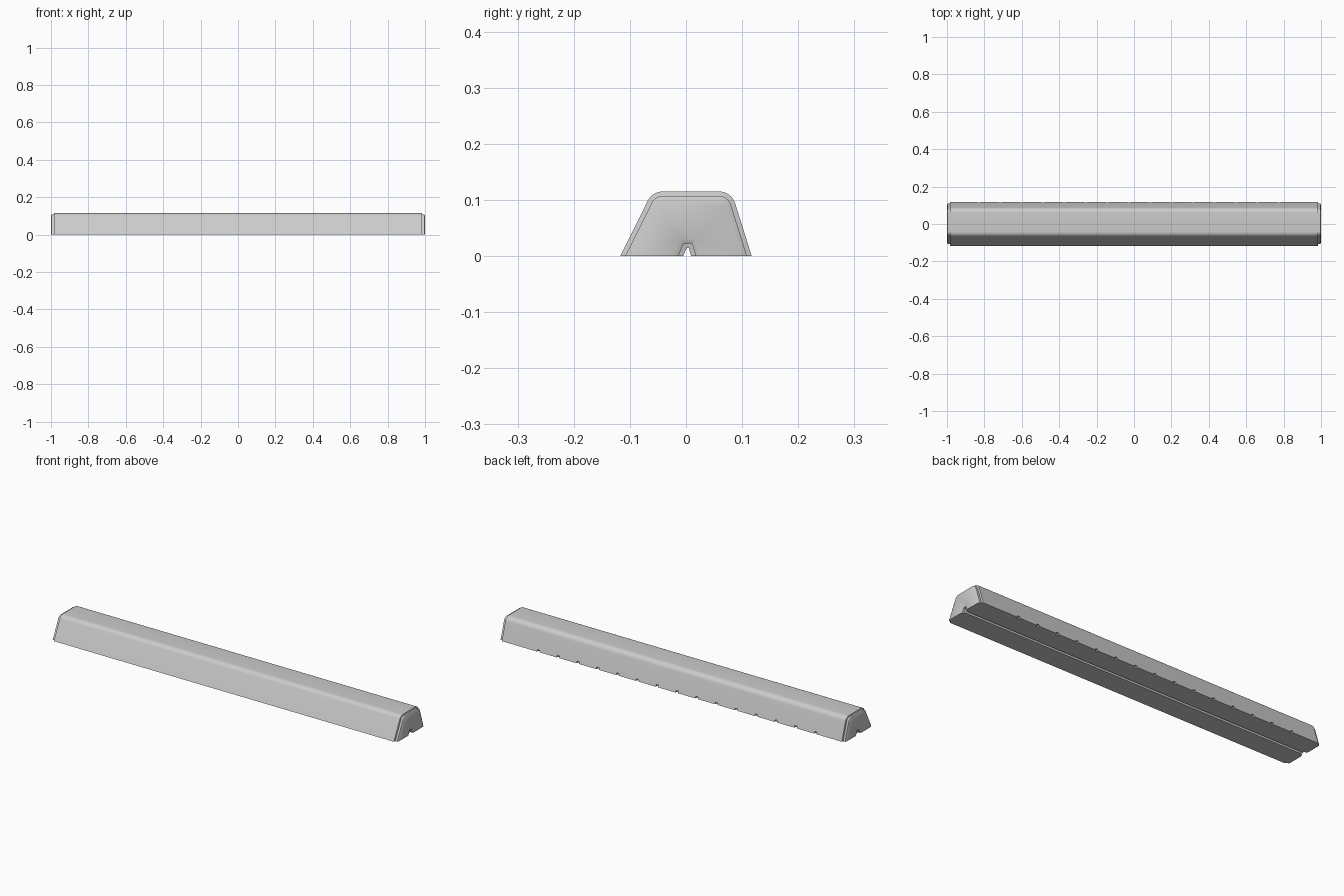
import bpy
import bmesh
import math
from mathutils import Vector
from mathutils.geometry import intersect_line_line

cube = bpy.data.objects.get("Cube")
if cube:
    bpy.data.objects.remove(cube, do_unlink=True)

grey = bpy.data.materials.new("light grey")
grey.use_nodes = True
colour = (0.6, 0.6, 0.6, 1)
grey.diffuse_color = colour
grey.node_tree.nodes["Principled BSDF"].inputs["Base Color"].default_value = colour

# Cross-section corners (y, z): sloping sides, flat top and a drainage groove below
CORNERS = [Vector((0, y, z)) for y, z in (
    (-0.117, 0), (-0.06, 0.115), (0.081, 0.115), (0.117, 0),
    (0.009, 0), (0.005, 0.014), (0.001, 0.014), (-0.005, 0))]
RADIUS = 0.03
ARC_STEPS = 8


def section(inset):
    """Cross-section moved inwards on every side but the base, top corners rounded."""
    count = len(CORNERS)
    edges = []
    for i, a in enumerate(CORNERS):
        b = CORNERS[(i + 1) % count]
        d = (b - a).normalized()
        on_base = a.z == 0 and b.z == 0
        shift = Vector((0, d.z, -d.y)) * (0 if on_base else inset)
        edges.append((a + shift, b + shift))
    pts = [intersect_line_line(*edges[i - 1], *edges[i])[0] for i in range(count)]
    out = []
    for i, p in enumerate(pts):
        if i not in (1, 2):
            out.append(p)
            continue
        u = (pts[i - 1] - p).normalized()
        v = (pts[i + 1] - p).normalized()
        half = u.angle(v) / 2
        r = RADIUS - inset
        centre = p + (u + v).normalized() * r / math.sin(half)
        start = p + u * r / math.tan(half) - centre
        end = p + v * r / math.tan(half) - centre
        for k in range(ARC_STEPS + 1):
            t = k / ARC_STEPS
            sweep = start.angle(end)
            out.append(centre + (start * math.sin((1 - t) * sweep)
                                 + end * math.sin(t * sweep)) / math.sin(sweep))
    return out


def make_object(name, bm):
    bmesh.ops.recalc_face_normals(bm, faces=bm.faces[:])
    mesh = bpy.data.meshes.new(name)
    bm.to_mesh(mesh)
    bm.free()
    obj = bpy.data.objects.new(name, mesh)
    mesh.materials.append(grey)
    bpy.context.collection.objects.link(obj)
    return obj


# Bar body: sections lofted along x, stepping in at both ends
half_ends = [(1.0, 0.016), (0.996, 0.008), (0.985, 0.008), (0.983, 0)]
stations = [(-x, d) for x, d in half_ends] + half_ends[::-1]
bm = bmesh.new()
rings = [[bm.verts.new((x, p.y, p.z)) for p in section(d)] for x, d in stations]
for r0, r1 in zip(rings, rings[1:]):
    for i in range(len(r0)):
        j = (i + 1) % len(r0)
        bm.faces.new((r0[i], r0[j], r1[j], r1[i]))
bm.faces.new(rings[0])
bm.faces.new(rings[-1])
body = make_object("bar_body", bm)

# Small slots along the rear bottom edge
bm = bmesh.new()
for i in range(15):
    made = bmesh.ops.create_cube(bm, size=1)["verts"]
    bmesh.ops.scale(bm, vec=(0.014, 0.024, 0.02), verts=made)
    bmesh.ops.translate(bm, vec=(-0.83 + i * 0.1145, 0.119, 0), verts=made)
cutter = make_object("slot_cutter", bm)
cutter.hide_render = True
cutter.hide_viewport = True

bpy.ops.object.select_all(action='DESELECT')
body.select_set(True)
bpy.context.view_layer.objects.active = body
cut = body.modifiers.new("slots", 'BOOLEAN')
cut.object = cutter
cut.operation = 'DIFFERENCE'
cut.solver = 'EXACT'
bpy.ops.object.modifier_apply(modifier=cut.name)
bpy.data.objects.remove(cutter, do_unlink=True)
bpy.ops.object.shade_smooth_by_angle(angle=math.radians(30))
